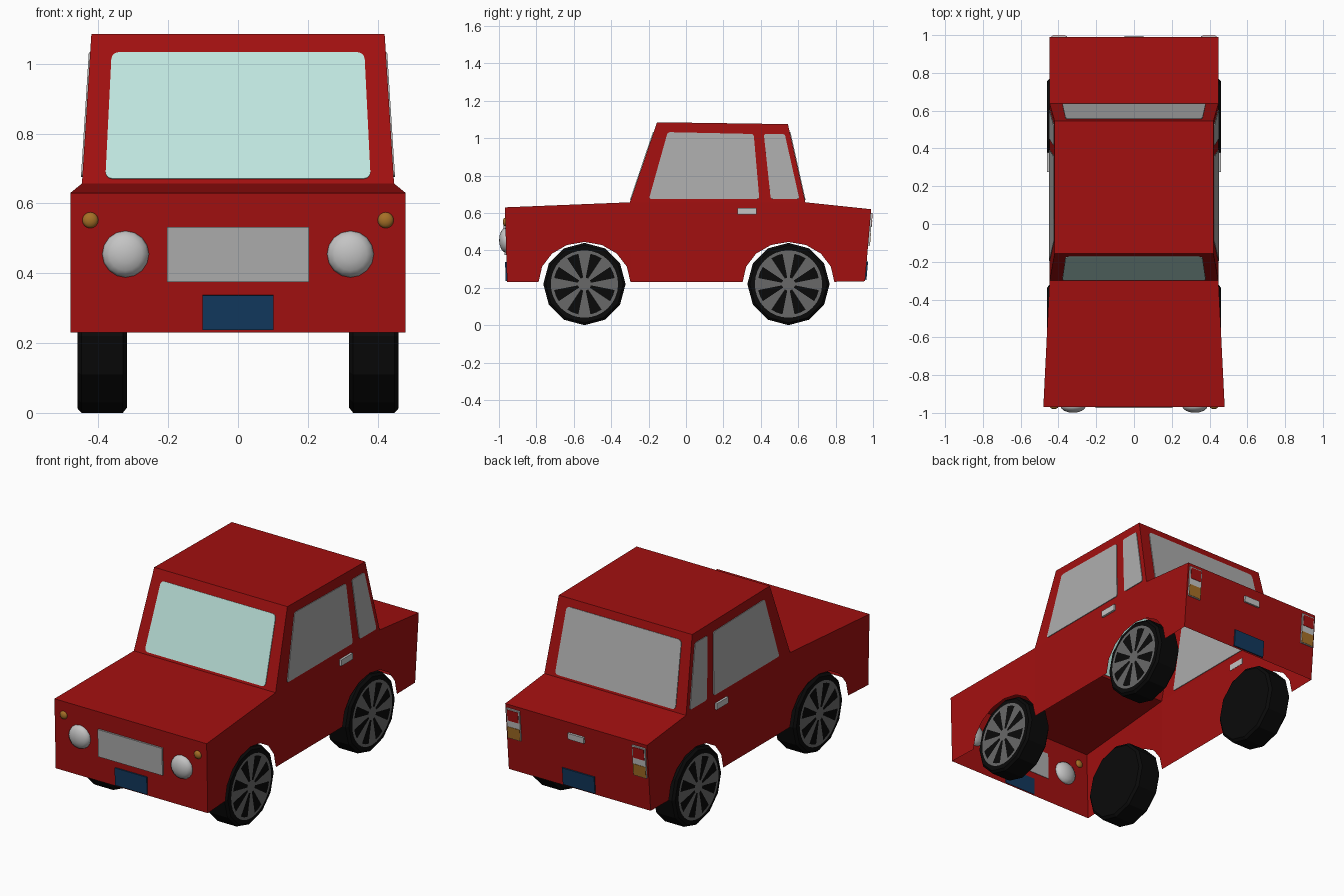
import bpy, bmesh, math
from mathutils import Vector, Matrix

if "Cube" in bpy.data.objects:
    bpy.data.objects.remove(bpy.data.objects["Cube"])


def mat(name, r, g, b):
    m = bpy.data.materials.new(name)
    m.diffuse_color = (r, g, b, 1)
    m.use_nodes = True
    m.node_tree.nodes["Principled BSDF"].inputs["Base Color"].default_value = m.diffuse_color
    return m


RED = mat("body red", .36, .005, .005)
GREY_GLASS = mat("grey glass", .42, .42, .42)
TINT_GLASS = mat("tinted windscreen", .54, .82, .76)
BLACK = mat("tyre black", .003, .003, .003)
RIM = mat("rim grey", .14, .14, .14)
CHROME = mat("chrome", .55, .55, .55)
BLUE = mat("plate blue", .006, .04, .11)
AMBER = mat("amber lamp", .38, .16, .02)


def make(name, bm, *mats):
    me = bpy.data.meshes.new(name)
    bm.to_mesh(me)
    bm.free()
    for m in mats:
        me.materials.append(m)
    ob = bpy.data.objects.new(name, me)
    bpy.context.collection.objects.link(ob)
    return ob


def plate(name, pts, out, thick, material, inside=0.5, rounding=0.0):
    """Flat polygon extruded along its normal; 'inside' is the share of thickness sunk below the surface."""
    bm = bmesh.new()
    f = bm.faces.new([bm.verts.new(p) for p in pts])
    f.normal_update()
    n = f.normal.copy()
    if n.dot(Vector(out)) < 0:
        n = -n
    if rounding:
        bmesh.ops.bevel(bm, geom=bm.verts[:], offset=rounding, segments=3,
                        affect='VERTICES', profile=0.5)
    bmesh.ops.translate(bm, verts=bm.verts[:], vec=-n * thick * inside)
    r = bmesh.ops.extrude_face_region(bm, geom=bm.faces[:], use_keep_orig=True)
    vs = [v for v in r["geom"] if isinstance(v, bmesh.types.BMVert)]
    bmesh.ops.translate(bm, verts=vs, vec=n * thick)
    bmesh.ops.recalc_face_normals(bm, faces=bm.faces[:])
    return make(name, bm, material)


# Body surfaces as functions, used by the shell and by everything mounted on it
def half_width(y):
    return .447 + max(0, -.30 - y) * .0494

def cabin_x(z):
    return .447 - .0631 * (z - .657)

def front_y(z):
    return -.957 - .0275 * (z - .23)

def rear_y(z):
    return .957 + .086 * (z - .235)

def screen_y(z):
    return -.30 + .339 * (z - .657)

def rear_screen_y(z):
    return .638 - .2225 * (z - .657)


# Body: open-bottomed shell with wheel arches
WHEEL_Y = (-.543, .548)
WHEEL_R = .22
spine = [(front_y(.23), .23), (front_y(.63), .63), (-.30, .657), (screen_y(1.085), 1.085),
         (rear_screen_y(1.075), 1.075), (.638, .657), (.99, .62), (.957, .235)]

def side_point(p, s):
    y, z = p
    return (s * (cabin_x(z) if z > .66 else half_width(y)), y, z)

def arch(cy):
    return [(cy + .245 * math.cos(a), .232 + .213 * math.sin(a))
            for a in (math.pi * i / 8 for i in range(9))]

bm = bmesh.new()
def face(pts):
    bm.faces.new([bm.verts.new(p) for p in pts])

for a, b in zip(spine, spine[1:]):
    face([side_point(a, 1), side_point(b, 1), side_point(b, -1), side_point(a, -1)])
mid = (-.297, .232)
for s in (1, -1):
    front_side = spine[0:3] + [mid] + arch(WHEEL_Y[0])[1:]
    rear_side = [spine[2]] + spine[5:8] + arch(WHEEL_Y[1]) + [mid]
    for poly in (front_side, rear_side, spine[2:6]):
        face([side_point(p, s) for p in poly])
bmesh.ops.remove_doubles(bm, verts=bm.verts[:], dist=.0005)
bmesh.ops.recalc_face_normals(bm, faces=bm.faces[:])
roof = max(bm.faces, key=lambda f: f.calc_center_median().z)
if roof.normal.z < 0:
    bmesh.ops.reverse_faces(bm, faces=bm.faces[:])
make("body", bm, RED)

# Windscreen and rear window
for name, fy, out, m in (("windscreen", screen_y, (0, -1, 0), TINT_GLASS),
                         ("rear_window", rear_screen_y, (0, 1, 0), GREY_GLASS)):
    pts = [(x, fy(z), z) for x, z in ((-.38, .67), (.38, .67), (.362, 1.032), (-.362, 1.032))]
    plate(name, pts, out, .008, m, rounding=.02)

# Side windows and door handles
door_glass = [(-.198, .675), (.392, .675), (.362, 1.022), (-.098, 1.032)]
quarter_glass = [(.453, .675), (.606, .675), (.528, 1.022), (.416, 1.022)]
for s, side in ((1, "right"), (-1, "left")):
    for name, prof in (("door_window", door_glass), ("quarter_window", quarter_glass)):
        plate(f"{name}_{side}", [(s * cabin_x(z), y, z) for y, z in prof],
              (s, 0, 0), .008, GREY_GLASS, rounding=.012)
    plate(f"door_handle_{side}", [(s * .447, y, z) for y, z in
          ((.275, .592), (.378, .592), (.378, .627), (.275, .627))],
          (s, 0, 0), .014, CHROME, inside=.1)


def panel(name, fy, out, x0, x1, z0, z1, thick, m):
    """Rectangle mounted on the front or rear panel."""
    plate(name, [(x, fy(z), z) for x, z in ((x0, z0), (x1, z0), (x1, z1), (x0, z1))],
          (0, out, 0), thick, m, inside=.2)


# Grille, number plates, boot handle
panel("grille", front_y, -1, -.203, .203, .375, .532, .012, GREY_GLASS)
panel("front_number_plate", front_y, -1, -.101, .101, .237, .337, .009, BLUE)
panel("rear_number_plate", rear_y, 1, -.101, .101, .243, .34, .009, BLUE)
panel("boot_handle", rear_y, 1, -.05, .05, .525, .56, .014, CHROME)

# Tail lamps: chrome backing with red and amber lenses
for s, side in ((1, "right"), (-1, "left")):
    panel(f"tail_lamp_frame_{side}", rear_y, 1, s * .355, s * .438, .425, .60, .010, CHROME)
    panel(f"brake_lens_{side}", rear_y, 1, s * .362, s * .431, .53, .593, .0125, RED)
    panel(f"amber_lens_{side}", rear_y, 1, s * .357, s * .436, .428, .493, .0125, AMBER)


def dome(name, x, z, r, depth, m):
    b = bmesh.new()
    bmesh.ops.create_uvsphere(b, u_segments=16, v_segments=8, radius=1)
    bmesh.ops.transform(b, verts=b.verts[:], matrix=Matrix.Translation((x, front_y(z), z))
                        @ Matrix.Diagonal((r, depth, r, 1)) @ Matrix.Rotation(math.pi / 2, 4, 'X'))
    for f in b.faces:
        f.smooth = True
    make(name, b, m)


# Headlights and indicators
for s, side in ((1, "right"), (-1, "left")):
    dome(f"headlight_{side}", s * .322, .455, .067, .036, CHROME)
    dome(f"indicator_{side}", s * .423, .552, .023, .014, AMBER)


def ring(b, n, x, r, cy):
    return [b.verts.new((x, cy + r * math.sin(2 * math.pi * i / n),
                         WHEEL_R + r * math.cos(2 * math.pi * i / n))) for i in range(n)]


def wheel(s, cy, label):
    # Twelve-sided tyre
    b = bmesh.new()
    rings = [ring(b, 12, s * x, r, cy) for x, r in
             ((.318, .205), (.33, WHEEL_R), (.448, WHEEL_R), (.46, .207))]
    for p, q in zip(rings, rings[1:]):
        for i in range(12):
            b.faces.new((p[i], p[i - 1], q[i - 1], q[i]))
    b.faces.new(rings[0])
    b.faces.new(rings[-1])
    bmesh.ops.recalc_face_normals(b, faces=b.faces[:])
    make("tyre_" + label, b, BLACK)
    # Rim: hub, spokes and outer band, with every other sector black
    b = bmesh.new()
    n = 32
    rr = [ring(b, n, s * .463, r, cy) for r in (.18, .165, .035)]
    b.faces.new(rr[2])
    for k in (0, 1):
        for i in range(n):
            f = b.faces.new((rr[k][i], rr[k][i - 1], rr[k + 1][i - 1], rr[k + 1][i]))
            f.material_index = int(k == 1 and (i // 2) % 2 == 1)
    for f in b.faces:
        f.normal_update()
        if f.normal.x * s < 0:
            f.normal_flip()
    make("rim_" + label, b, RIM, BLACK)


# Wheels
for s, side in ((1, "right"), (-1, "left")):
    for cy, end in zip(WHEEL_Y, ("front", "rear")):
        wheel(s, cy, f"{end}_{side}")
